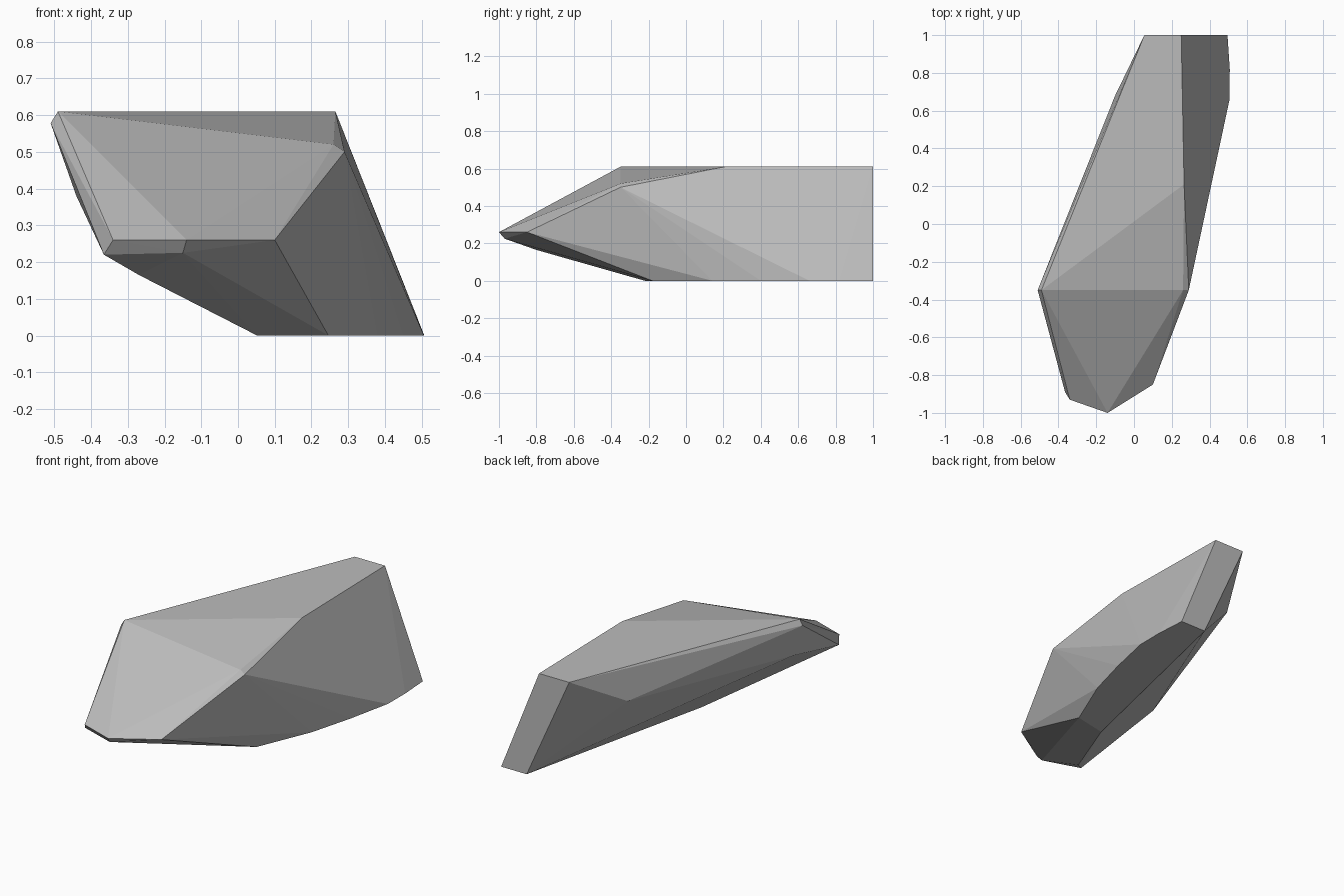
import bpy
import bmesh
import math

cube = bpy.data.objects.get("Cube")
if cube:
    bpy.data.objects.remove(cube, do_unlink=True)

HEIGHT = 0.61

# Flat outlines of the rock as (x, y), with the height of each
crown = [(0.055, 1), (0.25, 1), (0.265, 0.21), (-0.49, -0.35)]
base = [(0.33, 1), (0.495, 1), (0.507, 0.82), (0.506, 0.66), (0.45, 0.4),
        (0.38, 0.14), (0.246, -0.18), (0.052, -0.22)]
nose = [(-0.34, -0.93), (-0.14, -1), (0.10, -0.85)]
levels = [(crown, HEIGHT), (base, 0), (nose, 0.26)]

# Single chipped corners between the outlines
chips = [
    (0.26, -0.35, 0.52), (0.29, -0.35, 0.50),      # front right shoulder
    (-0.51, -0.35, 0.578), (-0.44, -0.36, 0.38),   # front left shoulder
    (-0.10, 0.68, 0.42),                           # back left bulge
    (-0.365, -0.89, 0.22), (-0.15, -0.97, 0.225),  # under the nose
    (-0.27, -0.80, 0.165),
]

# Wrap all corners in a convex shell and merge coplanar triangles
bm = bmesh.new()
for outline, z in levels:
    for x, y in outline:
        bm.verts.new((x, y, z))
for corner in chips:
    bm.verts.new(corner)
hull = bmesh.ops.convex_hull(bm, input=bm.verts[:])
loose = {v for v in hull["geom_interior"] + hull["geom_unused"]
         if isinstance(v, bmesh.types.BMVert)}
bmesh.ops.delete(bm, geom=list(loose), context="VERTS")
bmesh.ops.dissolve_limit(bm, angle_limit=math.radians(0.5),
                         verts=bm.verts[:], edges=bm.edges[:])
bmesh.ops.recalc_face_normals(bm, faces=bm.faces[:])

mesh = bpy.data.meshes.new("rock")
bm.to_mesh(mesh)
bm.free()
rock = bpy.data.objects.new("rock", mesh)
bpy.context.collection.objects.link(rock)

# Plain stone grey
stone = bpy.data.materials.new("stone grey")
stone.use_nodes = True
grey = (0.5, 0.5, 0.5, 1)
stone.diffuse_color = grey
stone.node_tree.nodes["Principled BSDF"].inputs["Base Color"].default_value = grey
mesh.materials.append(stone)
